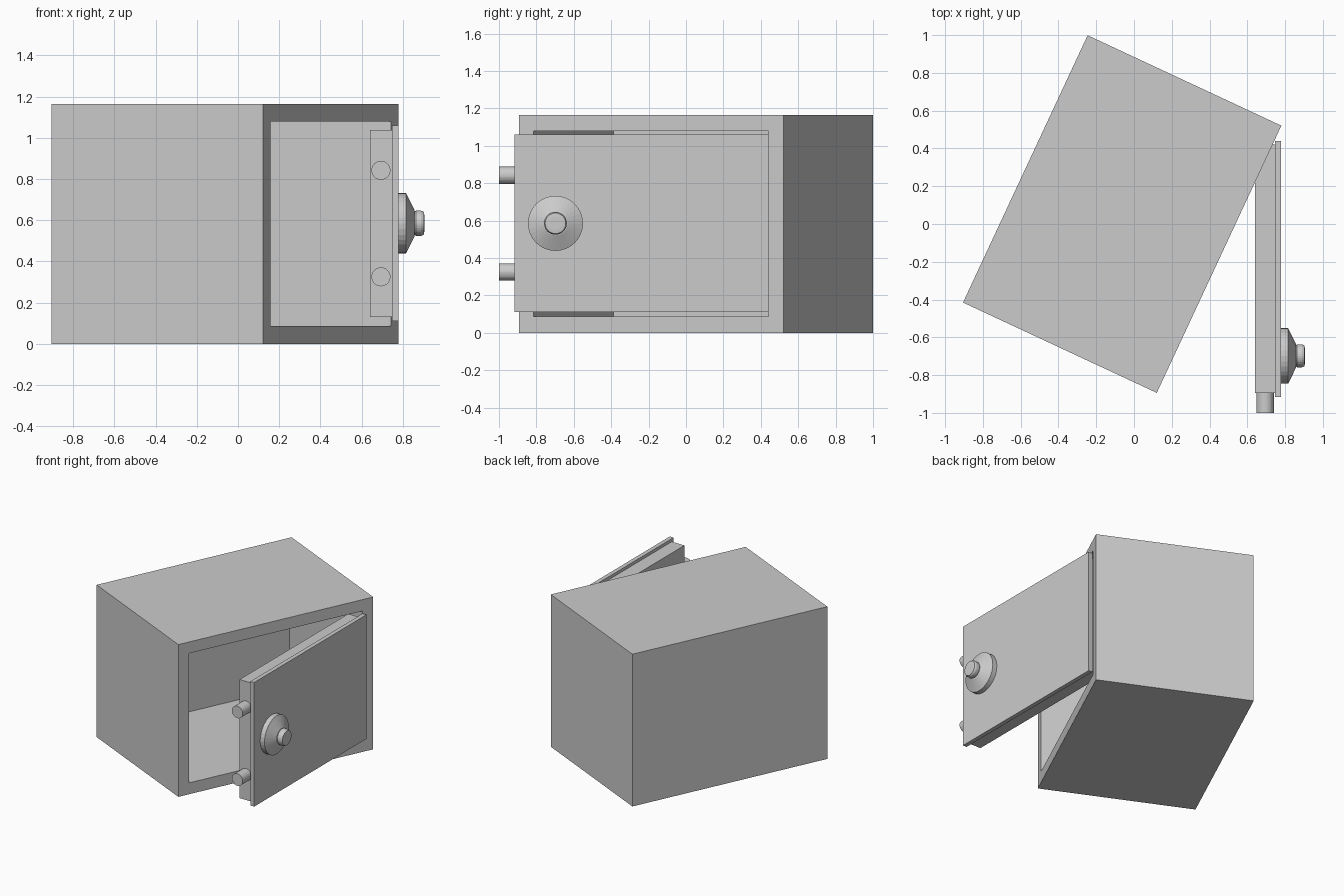
import bpy, bmesh
from math import radians, tau
from mathutils import Vector

if "Cube" in bpy.data.objects:
    bpy.data.objects.remove(bpy.data.objects["Cube"])


def finish(name, bm):
    bmesh.ops.recalc_face_normals(bm, faces=bm.faces)
    mesh = bpy.data.meshes.new(name)
    bm.to_mesh(mesh)
    bm.free()
    obj = bpy.data.objects.new(name, mesh)
    bpy.context.collection.objects.link(obj)
    return obj


def box_bm(lo, hi):
    bm = bmesh.new()
    bmesh.ops.create_cube(bm, size=1)
    lo, hi = Vector(lo), Vector(hi)
    for v in bm.verts:
        v.co = (lo + hi) / 2 + v.co * (hi - lo)
    return bm


def lathe(name, profile, axis, origin, side, steps=32):
    """Spin (distance along axis, radius) points around an axis."""
    bm = bmesh.new()
    axis, origin, side = Vector(axis), Vector(origin), Vector(side)
    verts = [bm.verts.new(origin + axis * d + side * r) for d, r in profile]
    edges = [bm.edges.new(pair) for pair in zip(verts, verts[1:])]
    bmesh.ops.spin(bm, geom=verts + edges, cent=origin, axis=axis,
                   angle=tau, steps=steps, use_duplicate=False)
    bmesh.ops.remove_doubles(bm, verts=bm.verts, dist=1e-4)
    return finish(name, bm)


# Hollow body: inset the front face and push it back to form the cavity
W, D, H, WALL = 1.561, 1.132, 1.165, 0.123
bm = box_bm((-W / 2, -D / 2, 0), (W / 2, D / 2, H))
bm.normal_update()
front = min(bm.faces, key=lambda f: f.calc_center_median().y)
bmesh.ops.inset_region(bm, faces=[front], thickness=WALL)
cavity = bmesh.ops.extrude_discrete_faces(bm, faces=[front])["faces"]
bmesh.ops.translate(bm, verts=cavity[0].verts, vec=(0, D - WALL, 0))
body = finish("safe_body", bm)
body.location = (-0.0625, 0.0525, 0)
body.rotation_euler.z = radians(65)

# Open door: thick inner slab and wider outer plate
finish("door_inner_slab", box_bm((0.64, -0.895, 0.13), (0.747, 0.42, 1.037)))
finish("door_outer_plate", box_bm((0.747, -0.917, 0.11), (0.779, 0.44, 1.06)))

# Locking bolts on the free edge of the door
for name, z in (("lower_bolt", 0.325), ("upper_bolt", 0.842)):
    lathe(name, [(0, 0), (0, 0.046), (0.14, 0.046), (0.14, 0)],
          (0, -1, 0), (0.694, -0.86, z), (0, 0, 1))

# Dial: flanged cone with a knob
DIAL = (0.779, -0.698, 0.585)
lathe("dial_base", [(0, 0), (0, 0.147), (0.037, 0.147), (0.078, 0.064), (0.078, 0)],
      (1, 0, 0), DIAL, (0, 0, 1))
lathe("dial_knob", [(0.07, 0), (0.07, 0.05), (0.085, 0.061), (0.11, 0.061),
                    (0.124, 0.055), (0.126, 0.035), (0.126, 0)],
      (1, 0, 0), DIAL, (0, 0, 1))
